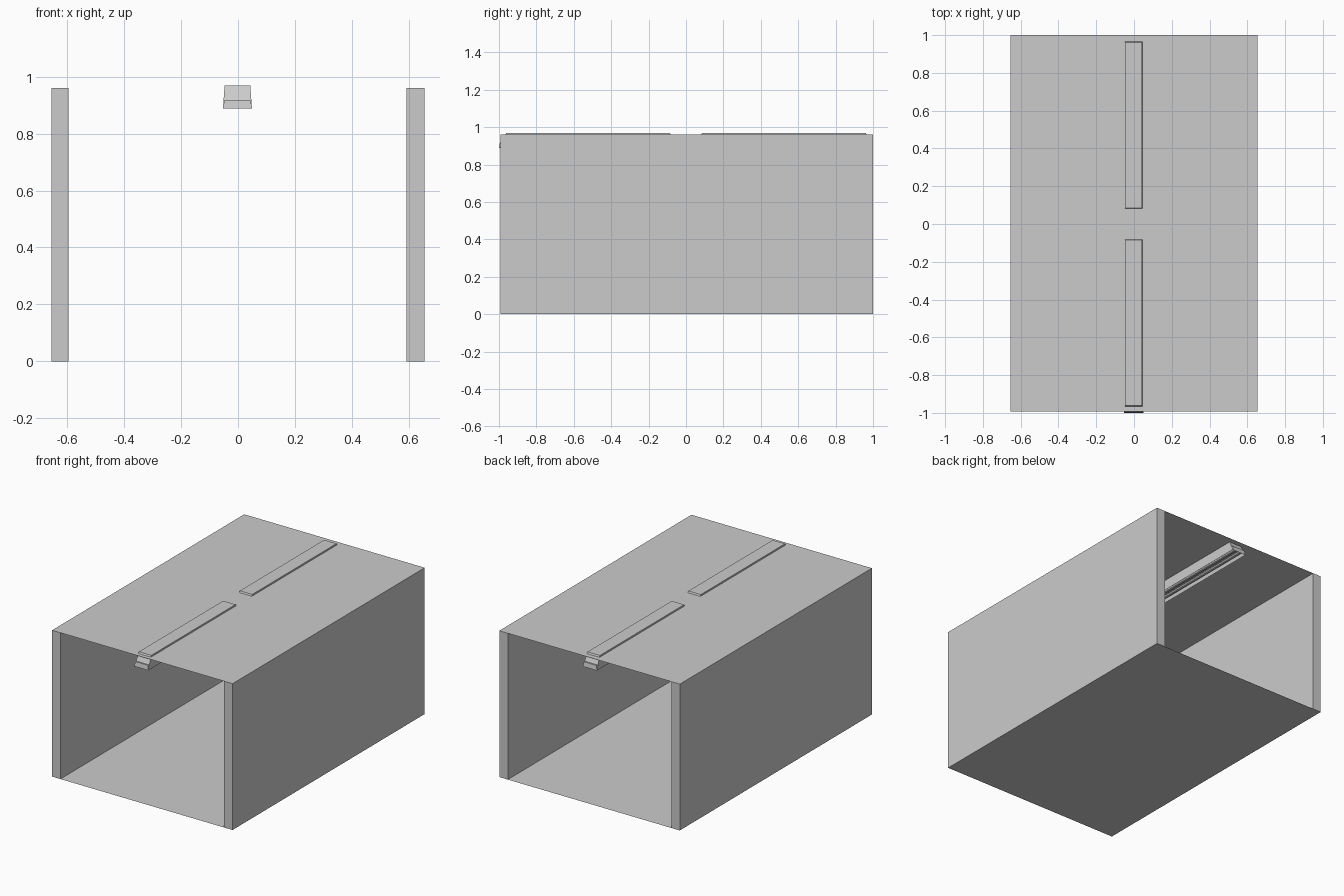
import bpy, bmesh
from math import pi

if "Cube" in bpy.data.objects:
    bpy.data.objects.remove(bpy.data.objects["Cube"])

WALL_H, HALF_W, Y0, Y1 = 0.96, 0.655, -0.992, 1.0


def mesh_object(name, verts, faces):
    mesh = bpy.data.meshes.new(name)
    mesh.from_pydata(verts, [], faces)
    obj = bpy.data.objects.new(name, mesh)
    bpy.context.collection.objects.link(obj)
    return obj


def sheet(name, z):
    return mesh_object(name, [(-HALF_W, Y0, z), (HALF_W, Y0, z), (HALF_W, Y1, z), (-HALF_W, Y1, z)],
                       [(0, 1, 2, 3)])


def wall(name, x0, x1):
    bpy.ops.mesh.primitive_cube_add(size=1, location=((x0 + x1) / 2, (Y0 + Y1) / 2, WALL_H / 2))
    obj = bpy.context.object
    obj.name = name
    obj.scale = (x1 - x0, Y1 - Y0, WALL_H)


def lamp(name, yc):
    # Tapered housing, wider at the bottom, with a recessed underside
    x, verts = -0.002, []
    for hx, hy, z in ((0.045, 0.437, 0.97), (0.051, 0.477, 0.888)):
        verts += [(x - hx, yc - hy, z), (x + hx, yc - hy, z), (x + hx, yc + hy, z), (x - hx, yc + hy, z)]
    faces = [(0, 1, 2, 3), (7, 6, 5, 4)] + [(i, i + 4, (i + 1) % 4 + 4, (i + 1) % 4) for i in range(4)]
    obj = mesh_object(name + "_housing", verts, faces)
    bm = bmesh.new()
    bm.from_mesh(obj.data)
    bm.faces.ensure_lookup_table()
    under = bm.faces[1]
    bmesh.ops.inset_region(bm, faces=[under], thickness=0.007)
    for v in under.verts:
        v.co.z += 0.03
    bmesh.ops.recalc_face_normals(bm, faces=bm.faces)
    bm.to_mesh(obj.data)
    bm.free()
    # Pair of tubes inside the recess
    for side in (-1, 1):
        bpy.ops.mesh.primitive_cylinder_add(vertices=8, radius=0.011, depth=0.93,
                                            location=(x + side * 0.021, yc, 0.904), rotation=(pi / 2, 0, 0))
        bpy.context.object.name = name + "_tube"


# Corridor shell
sheet("floor", 0)
sheet("ceiling", WALL_H)
wall("left_wall", -HALF_W, -0.595)
wall("right_wall", 0.593, HALF_W)

# Ceiling lamps
lamp("front_lamp", -0.523)
lamp("back_lamp", 0.523)
